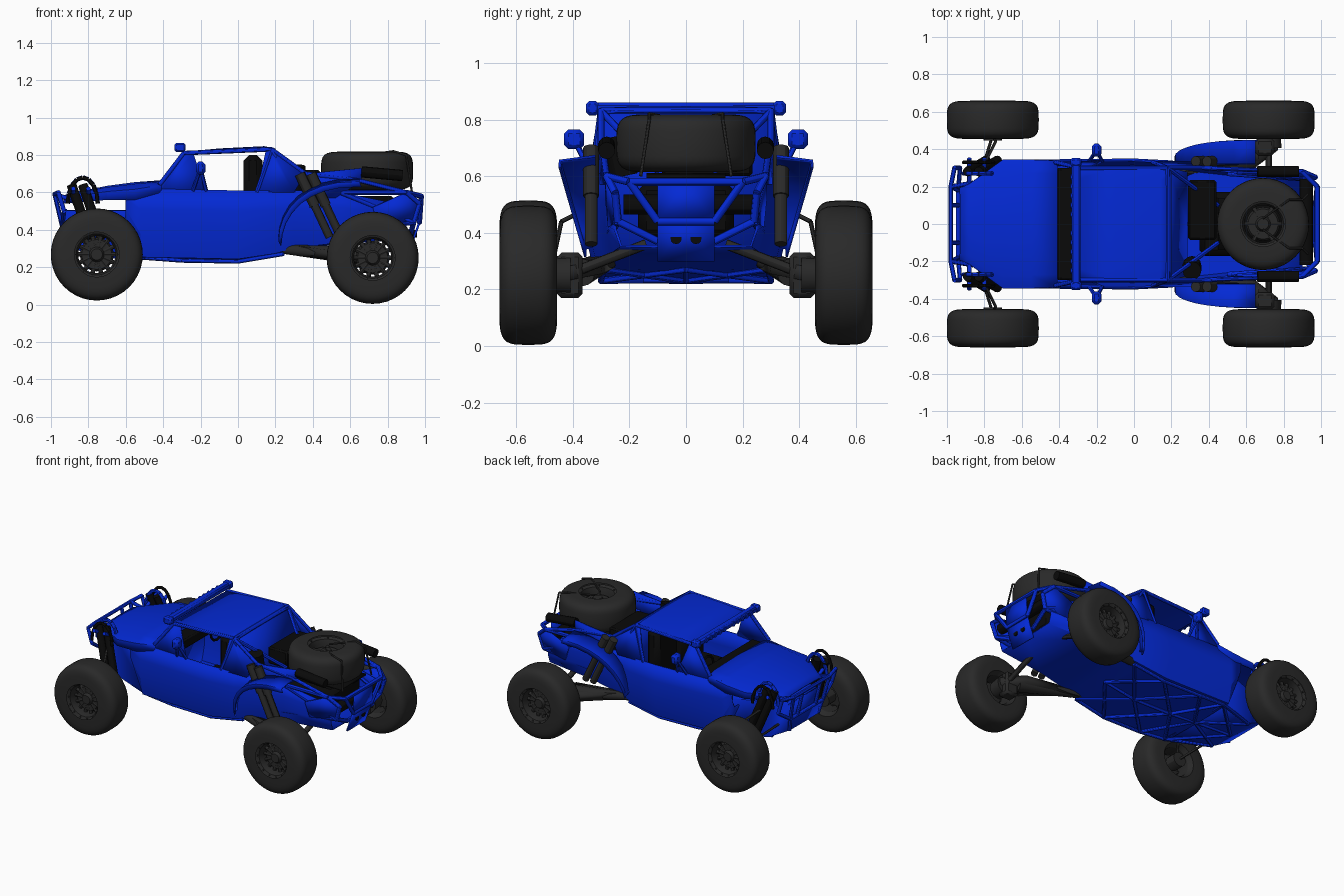
import bpy, bmesh
from math import sin, cos, pi, radians
from mathutils import Vector, Matrix

if "Cube" in bpy.data.objects:
    bpy.data.objects.remove(bpy.data.objects["Cube"], do_unlink=True)


def material(name, red, green, blue):
    mat = bpy.data.materials.new(name)
    mat.use_nodes = True
    mat.diffuse_color = (red, green, blue, 1)
    shader = next(node for node in mat.node_tree.nodes if node.type == "BSDF_PRINCIPLED")
    shader.inputs["Base Color"].default_value = mat.diffuse_color
    return mat


BLUE = material("body blue", .001, .022, .66)
GREY = material("rubber grey", .022, .022, .022)
BLACK = material("engine black", .003, .003, .003)


def finish(name, bm, mat, mirror=True, thick=0, bevel=0):
    """Turn a bmesh into an object, mirrored over the car's centre plane."""
    bmesh.ops.remove_doubles(bm, verts=bm.verts, dist=.0001)
    bmesh.ops.recalc_face_normals(bm, faces=bm.faces)
    mesh = bpy.data.meshes.new(name)
    bm.to_mesh(mesh)
    bm.free()
    mesh.materials.append(mat)
    obj = bpy.data.objects.new(name, mesh)
    bpy.context.collection.objects.link(obj)
    bpy.ops.object.select_all(action="DESELECT")
    obj.select_set(True)
    bpy.context.view_layer.objects.active = obj
    bpy.ops.object.shade_smooth_by_angle(angle=radians(30))
    if mirror:
        obj.modifiers.new("mirror", "MIRROR").use_axis = (False, True, False)
    if thick:
        solid = obj.modifiers.new("thickness", "SOLIDIFY")
        solid.thickness = thick
        solid.offset = 0
    if bevel:
        obj.modifiers.new("rounded edges", "BEVEL").width = bevel


def aim(location, direction):
    return Matrix.Translation(location) @ Vector(direction).to_track_quat("Z", "Y").to_matrix().to_4x4()


def rod(bm, start, end, radius, end_radius=None):
    start, end = Vector(start), Vector(end)
    bmesh.ops.create_cone(bm, cap_ends=True, segments=12, radius1=radius,
                          radius2=end_radius or radius, depth=(end - start).length,
                          matrix=aim((start + end) / 2, end - start))


def tubes(name, paths, radius, mat=BLUE, mirror=True):
    bm = bmesh.new()
    for path in paths:
        for start, end in zip(path, path[1:]):
            rod(bm, start, end, radius)
    finish(name, bm, mat, mirror)


def plate(name, points, mat=BLUE, thick=.012):
    bm = bmesh.new()
    bm.faces.new([bm.verts.new(point) for point in points])
    finish(name, bm, mat, True, thick)


def centre(point):
    return (point[0], 0, point[2])


def shift(point, x=0, y=0, z=0):
    return (point[0] + x, point[1] + y, point[2] + z)


def cross_plate(name, points, mat=BLUE):
    """Plate running across the car, from edge points on one side."""
    plate(name, [centre(points[0])] + points + [centre(points[-1])], mat)


def skin(name, rows):
    bm = bmesh.new()
    grid = [[bm.verts.new(point) for point in row] for row in rows]
    for near, far in zip(grid, grid[1:]):
        for i in range(len(near) - 1):
            bm.faces.new((near[i], near[i + 1], far[i + 1], far[i]))
    finish(name, bm, BLUE, True, .01)


def shell(name, shape, stations):
    """Sweep one relative half section; each station is x, half width, low, top."""
    skin(name, [[(x, wide * u, low + (top - low) * v) for u, v in shape]
                for x, wide, low, top in stations])


def box(name, location, size, mat=BLUE, mirror=False, bevel=.01):
    bm = bmesh.new()
    bmesh.ops.create_cube(bm, matrix=Matrix.Translation(location) @ Matrix.Diagonal((*size, 1)))
    finish(name, bm, mat, mirror, bevel=bevel)


def lathe(bm, profile):
    start = [bm.verts.new((radius, 0, height)) for radius, height in profile]
    edges = [bm.edges.new(pair) for pair in zip(start, start[1:])]
    bmesh.ops.spin(bm, geom=start + edges, cent=(0, 0, 0), axis=(0, 0, 1), angle=2 * pi, steps=40)


def wheel(name, location, axis, mirror, spokes):
    place = aim(location, axis)
    # tyre: rounded square section from bead to bead
    bead, radius, half = .12, .246, .102
    bm = bmesh.new()
    section = []
    for i in range(-8, 9):
        a = i * pi / 16
        side = 1 if a > 0 else -1
        section.append((bead + (radius - bead) * max(cos(a), 0) ** .5, side * half * abs(sin(a)) ** .5))
    lathe(bm, section)
    bm.transform(place)
    finish(name + "_tyre", bm, GREY, mirror)
    # rim: barrel, bead ring, hub, spokes and bolts
    bm = bmesh.new()
    lathe(bm, [(bead, -half), (.1, -.07), (.1, .05), (.11, .08), (.13, .09)])
    lathe(bm, [(0, .06), (.03, .06), (.04, .04), (.08, .04), (.09, .02), (0, .01)])
    for i in range(spokes):
        spin = Matrix.Rotation(2 * pi * i / spokes, 3, "Z")
        rod(bm, spin @ Vector((.04, 0, .03)), spin @ Vector((.1, 0, .03)), .012)
        rod(bm, spin @ Vector((bead, 0, .07)), spin @ Vector((bead, 0, .09)), .006)
    bm.transform(place)
    finish(name + "_rim", bm, GREY, mirror)


# wheels and spare
front_hub, rear_hub = (-.755, .557, .268), (.72, .557, .25)
wheel("front", front_hub, (0, 1, 0), True, 14)
wheel("rear", rear_hub, (0, 1, 0), True, 14)
wheel("spare", (.69, 0, .716), (0, 0, 1), False, 6)

# frame points shared by tubes and panels
cowl, visor = (-.42, .33, .64), (-.29, .3, .81)
sill_front, sill_back = (-.17, .335, .61), (.1, .33, .6)
roof_end, shoulder = (.18, .3, .83), (.36, .3, .7)
tail_top, tail_low, tail_corner = (.9, .28, .6), (.94, .24, .44), (.97, .25, .54)
bumper, bumper_low, keel = (.98, .2, .58), (.97, .1, .44), (.92, .1, .3)
nose_top, nose_low, nose_tip = (-.98, .2, .59), (-.94, .18, .42), (-.92, .16, .33)

# hood, nose chassis and open tub running into the tail
crown = [(0, 1), (.8, .9), (1, .6), (1, 0)]
tub = [(.98, 1), (1, .7), (1, .35), (.92, .02), (0, 0)]
block = [(0, 1), (1, 1), (1, 0), (0, 0)]
shell("hood", crown, [(-.93, .19, .54, .58), (-.88, .21, .545, .595), (-.7, .34, .56, .63),
                      (-.55, .34, .56, .65), (-.41, .335, .6, .66)])
shell("nose_chassis", block, [(-.92, .16, .33, .5), (-.8, .19, .27, .5), (-.5, .3, .26, .5)])
shell("body_tub", tub, [(-.6, .34, .46, .61), (-.52, .34, .25, .62), (0, .345, .24, .61), (.2, .335, .27, .61),
                        (.3, .31, .3, .61), (.55, .28, .33, .6), (.9, .25, .35, .53)])
cross_plate("nose_panel", [nose_tip, shift(nose_tip, z=.18)])
cross_plate("firewall", [(-.5, .33, .63), (-.5, .33, .36), (-.5, .3, .25)])
box("dashboard", (-.36, 0, .6), (.11, .6, .07), BLACK)

# cabin
shell("roof", crown, [(-.295, .3, .8, .812), (-.1, .3, .81, .83), (.14, .3, .82, .842), (.2, .3, .81, .83)])
plate("front_pillar_panel", [cowl, visor, shift(visor, x=.05), sill_front, shift(cowl, z=-.05)])
plate("rear_pillar_panel", [sill_back, shift(roof_end, x=-.03), roof_end, shoulder, shift(sill_back, x=.2)])
cross_plate("rear_bulkhead", [roof_end, (.28, .28, .6), (.28, .28, .32)])
tubes("roll_cage", [
    [cowl, visor, roof_end, shoulder, (.62, .29, .67), tail_top],
    [sill_back, roof_end, centre(roof_end)],
    [roof_end, (.3, .3, .6)], [roof_end, (.45, .1, .62)]], .012)

# light bar
box("light_bar", (-.31, 0, .84), (.05, .7, .04))
box("light_bar_end", (-.31, .33, .84), (.06, .045, .05), mirror=True)
tubes("light_lens", [[(-.31, y / 20, .84), (-.34, y / 20, .84)] for y in range(1, 6)], .016)

# mirrors
mirror_head = (-.2, .395, .73)
box("side_mirror", mirror_head, (.05, .07, .07), mirror=True, bevel=.015)
tubes("mirror_arm", [[shift(sill_front, x=x), mirror_head] for x in (-.07, 0)], .01)

# seats and steering wheel
box("seat_base", (-.04, .15, .42), (.22, .22, .12), BLACK, True, .03)
box("seat_back", (.08, .15, .6), (.1, .24, .4), BLACK, True, .03)
tubes("steering_wheel", [[(-.27, .15 + .07 * cos(i * pi / 6), .6 + .07 * sin(i * pi / 6))
                          for i in range(13)]], .008, BLACK, False)

# rear fenders: a thin flared quarter arch with a narrow lip
arch = [i * pi / 16 for i in range(9)]
outer = [(.65 - .43 * cos(a) ** .8, .355 + .09 * sin(a), .34 + .315 * sin(a)) for a in arch]
skin("rear_fender", [[(x, .32, z + .015), (x, y, z), (x + .01, y, z - .025)] for x, y, z in outer])
plate("tail_side_panel", [shoulder, (.66, .29, .73), (.66, .29, .66), (.52, .28, .57), shift(shoulder, z=-.13)])

# tail frame and panels
tubes("tail_frame", [
    [tail_top, bumper, centre(bumper)], [bumper, bumper_low, centre(bumper_low)],
    [tail_top, tail_corner, tail_low, shift(keel, z=.07), shift(centre(keel), z=.07)],
    [(.5, .27, .4), tail_low, (.55, .28, .6), tail_top]], .014)
cross_plate("tail_upper_panel", [shift(bumper, y=-.1), bumper_low])
cross_plate("tail_lower_panel", [bumper_low, keel])
plate("tail_corner_panel", [tail_corner, tail_top, (.72, .28, .52), (.75, .27, .42), tail_low])
tubes("tail_hole", [[(.92, .035, .38), (.957, .035, .38)]], .02, BLACK)
cross_plate("spare_rack", [(.45, .14, .605), shift(tail_top, y=-.14)], BLACK)
tubes("spare_strap", [[(.93, .16, .6), (.9, .13, .8), (.83, .13, .82), (.69, .03, .8)]], .006, GREY)

# engine bay
box("engine", (.6, 0, .48), (.5, .34, .2), BLACK, bevel=.03)
box("air_box", (.365, .075, .66), (.15, .32, .12), BLACK)
tubes("air_filter", [[(.31, -.22, .6), (.31, -.25, .74)]], .05, BLACK, False)
tubes("reservoir", [[(.66, .28, .71), (.88, .28, .69)]], .03, BLACK)
tubes("muffler", [[(.92, -.22, .5), (.92, .24, .5)]], .036, BLACK, False)

# rear suspension
bm = bmesh.new()
rod(bm, (.2, .26, .3), (.66, .37, .26), .022, .05)
rod(bm, (.72, .14, .36), (.72, .4, .26), .018)
rod(bm, shift(rear_hub, y=-.15), shift(rear_hub, y=-.06), .07, .06)
finish("trailing_arm", bm, GREY)
box("rear_upright", (.7, .41, .25), (.1, .09, .16), GREY, True, .015)
plate("arm_gusset", [(.24, .26, .3), (.64, .3, .28), (.77, .4, .26), (.77, .45, .25), (.6, .44, .25)], GREY, .05)
bm = bmesh.new()
for x in (.33, .39):
    top = (x, .335, .7)
    middle = shift(top, x=.08, z=-.17)
    rod(bm, top, middle, .028)
    rod(bm, middle, shift(middle, x=.08, z=-.17), .022)
finish("rear_shock", bm, GREY)

# front suspension
knuckle = shift(front_hub, y=-.08)
tubes("front_arm", [[(-.85, .17, .36), knuckle], [(-.8, .32, .5), (-.74, .44, .44), knuckle]], .008, GREY)
tubes("front_hub", [[shift(knuckle, y=-.03), shift(knuckle, y=.05)]], .05, GREY)
tubes("front_shock", [[(x, .28, .64), (x + .1, .34, .35)] for x in (-.89, -.83)], .026, BLACK)
hoop = [(-.83 - .08 * cos(i * pi / 8), .27, .54 + .14 * sin(i * pi / 8)) for i in range(9)]
tubes("shock_hoop", [hoop] + [[(x, .2, .55), (x, .35, .62)] for x in (-.88, -.8)], .012)
tubes("shock_hose", [[shift(point, y=.06) for point in hoop]], .01, BLACK)

# front bumper
tubes("front_bumper", [
    [centre(nose_top), nose_top, (-.96, .3, .6), (-.93, .3, .5), nose_low, centre(nose_low)],
    [nose_top, nose_low, nose_tip], [shift(nose_top, y=-.1), shift(nose_low, y=-.08)],
    [nose_top, (-.86, .22, .55)]], .012)

# belly truss: rails with a zigzag between them
rail = [(-.8, .18, .265), (-.5, .29, .25), (-.3, .3, .235), (0, .3, .23), (.24, .29, .27)]
zigzag = [centre(point) if i % 2 else point for i, point in enumerate(rail)]
zagzig = [point if i % 2 else centre(point) for i, point in enumerate(rail)]
tubes("belly_truss", [rail, zigzag, zagzig, [centre(point) for point in rail]], .011)
